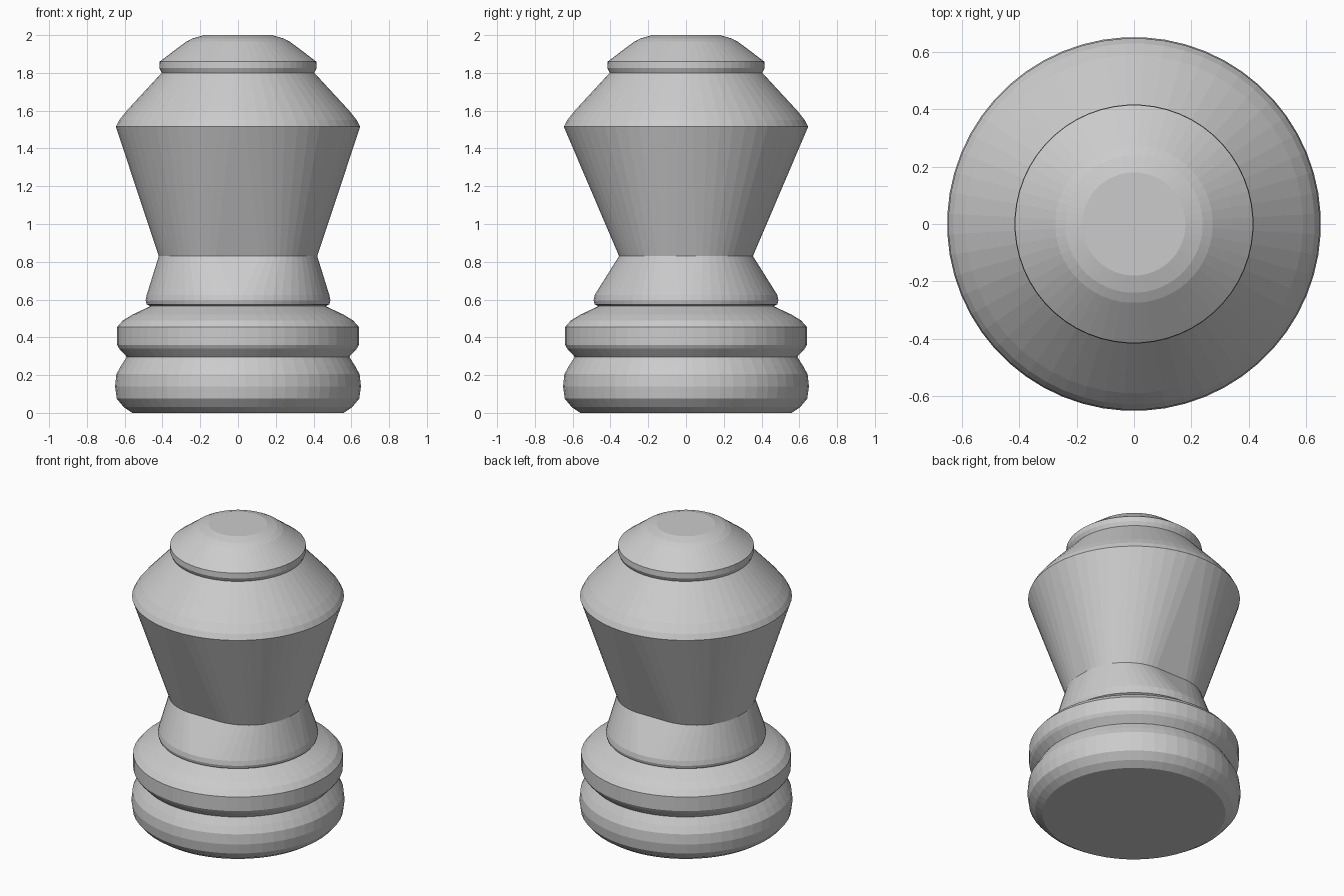
import bpy, bmesh, math

if "Cube" in bpy.data.objects:
    bpy.data.objects.remove(bpy.data.objects["Cube"])

SEG = 56


def ring(bm, z, r, fx=0.0, fy=0.0):
    """Circle of radius r, stretched by flats fx / fy into a rounded rectangle."""
    verts = []
    for i in range(SEG):
        a = 2 * math.pi * (i + 0.5) / SEG
        c, s = math.cos(a), math.sin(a)
        verts.append(bm.verts.new((r * c + math.copysign(fx, c),
                                   r * s + math.copysign(fy, s), z)))
    return verts


def turned(name, profile):
    """Closed solid made by bridging the rings of a profile."""
    bm = bmesh.new()
    rings = [ring(bm, *p) for p in profile]
    for lo, hi in zip(rings, rings[1:]):
        for i in range(SEG):
            j = (i + 1) % SEG
            bm.faces.new((lo[i], lo[j], hi[j], hi[i]))
    bm.faces.new(rings[0][::-1])
    bm.faces.new(rings[-1])
    bmesh.ops.recalc_face_normals(bm, faces=bm.faces)
    mesh = bpy.data.meshes.new(name)
    bm.to_mesh(mesh)
    bm.free()
    obj = bpy.data.objects.new(name, mesh)
    bpy.context.collection.objects.link(obj)
    return obj


# One continuous turned body: (height, radius, flat along x, flat along y)
turned("turned_pawn", [
    # lower foot ring
    (0.00, 0.56), (0.03, 0.605), (0.075, 0.643), (0.14, 0.652),
    (0.205, 0.645), (0.25, 0.62), (0.297, 0.59),
    # upper foot ring
    (0.34, 0.63), (0.36, 0.641), (0.455, 0.641), (0.49, 0.61),
    (0.52, 0.56), (0.565, 0.465),
    # collar, then waist narrowed to a rounded rectangle
    (0.575, 0.485), (0.595, 0.49), (0.625, 0.484),
    (0.83, 0.32, 0.10, 0.035),
    # flared head and shoulder
    (1.515, 0.648), (1.55, 0.63), (1.60, 0.59), (1.80, 0.405),
    # domed cap with flat top
    (1.825, 0.417), (1.86, 0.415), (1.915, 0.342), (1.965, 0.275),
    (1.983, 0.24), (2.00, 0.18),
])
